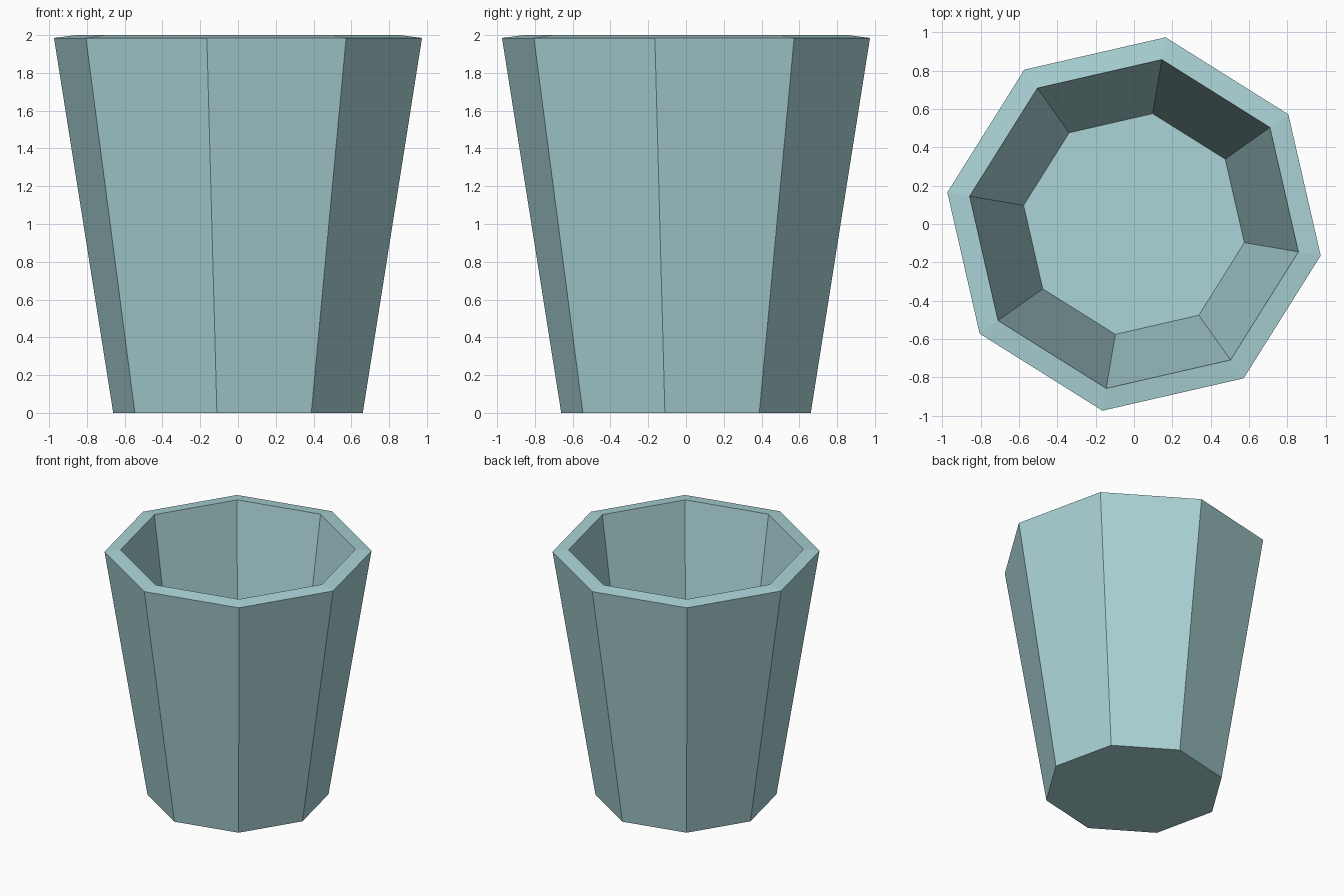
import bpy, bmesh, math

if "Cube" in bpy.data.objects:
    bpy.data.objects.remove(bpy.data.objects["Cube"])

SIDES = 8
TURN = math.radians(35.4)

mat = bpy.data.materials.new("pale_teal")
mat.diffuse_color = (0.41, 0.66, 0.68, 1)
mat.use_nodes = True
mat.node_tree.nodes["Principled BSDF"].inputs["Base Color"].default_value = mat.diffuse_color

# Profile from outer base, over the rim, down to the inner floor (radius, z)
profile = [(0.67, 0.0), (0.988, 1.985), (0.87, 2.0), (0.584, 0.083)]

bm = bmesh.new()
rings = []
for r, z in profile:
    rings.append([bm.verts.new((r * math.cos(TURN + i * math.tau / SIDES),
                                r * math.sin(TURN + i * math.tau / SIDES), z))
                  for i in range(SIDES)])

# Outer wall, rim and inner wall
for a, b in zip(rings, rings[1:]):
    for i in range(SIDES):
        j = (i + 1) % SIDES
        bm.faces.new((a[i], a[j], b[j], b[i]))

# Underside and inner floor
bm.faces.new(rings[0][::-1])
bm.faces.new(rings[-1])
bmesh.ops.recalc_face_normals(bm, faces=bm.faces[:])

mesh = bpy.data.meshes.new("cup")
bm.to_mesh(mesh)
bm.free()
mesh.materials.append(mat)
cup = bpy.data.objects.new("cup", mesh)
bpy.context.collection.objects.link(cup)
